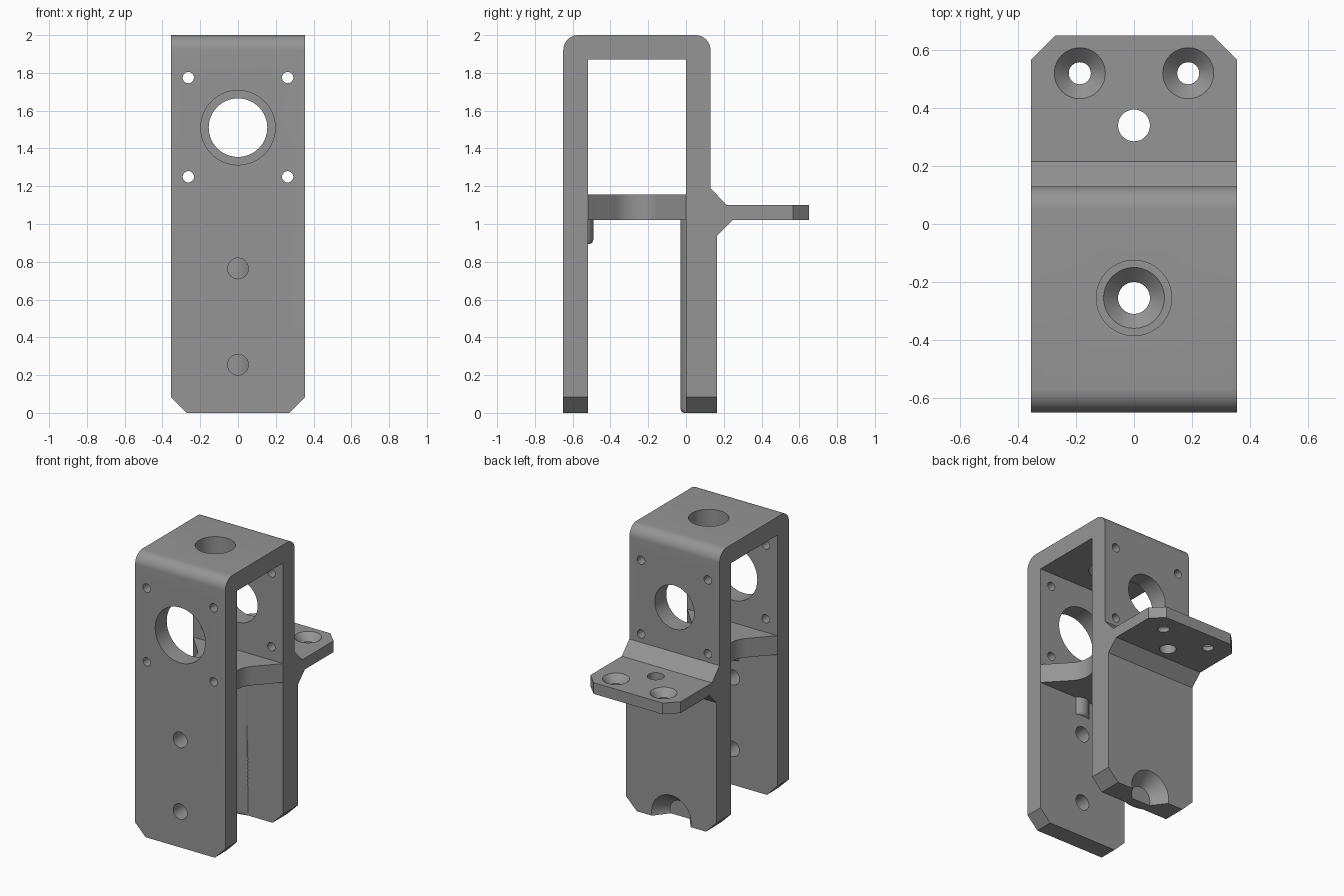
import bpy, bmesh, math
from mathutils import Matrix, Vector

if "Cube" in bpy.data.objects:
    bpy.data.objects.remove(bpy.data.objects["Cube"])

HALF = 0.355  # half width of the bracket

steel = bpy.data.materials.new("grey_metal")
steel.diffuse_color = (0.3, 0.3, 0.3, 1)
steel.use_nodes = True
steel.node_tree.nodes["Principled BSDF"].inputs["Base Color"].default_value = steel.diffuse_color


def make(name, bm):
    bmesh.ops.recalc_face_normals(bm, faces=bm.faces)
    mesh = bpy.data.meshes.new(name)
    bm.to_mesh(mesh)
    bm.free()
    mesh.materials.append(steel)
    obj = bpy.data.objects.new(name, mesh)
    bpy.context.collection.objects.link(obj)
    return obj


def prism(points, offset):
    """Extrude a closed outline of 3D points along offset."""
    bm = bmesh.new()
    face = bm.faces.new([bm.verts.new(p) for p in points])
    out = bmesh.ops.extrude_face_region(bm, geom=[face])
    verts = [g for g in out["geom"] if isinstance(g, bmesh.types.BMVert)]
    bmesh.ops.translate(bm, vec=offset, verts=verts)
    return bm


def lathe(bm, profile, centre, axis, n=48):
    """Capped solid of revolution; profile is (radius, distance along axis)."""
    rot = Vector((0, 0, 1)).rotation_difference(Vector(axis)).to_matrix()
    rings = []
    for r, t in profile:
        rings.append([bm.verts.new(Vector(centre) + rot @ Vector(
            (r * math.cos(2 * math.pi * i / n), r * math.sin(2 * math.pi * i / n), t)))
            for i in range(n)])
    for a, b in zip(rings, rings[1:]):
        for i in range(n):
            j = (i + 1) % n
            bm.faces.new((a[i], a[j], b[j], b[i]))
    bm.faces.new(rings[0][::-1])
    bm.faces.new(rings[-1])


def cut(obj, bm):
    cutter = make("cutter", bm)
    cutter.hide_render = True
    mod = obj.modifiers.new("holes", 'BOOLEAN')
    mod.operation = 'DIFFERENCE'
    mod.solver = 'EXACT'
    mod.object = cutter
    bpy.context.view_layer.objects.active = obj
    bpy.ops.object.modifier_apply(modifier=mod.name)
    bpy.data.objects.remove(cutter)


def smooth(obj):
    bpy.ops.object.select_all(action='DESELECT')
    obj.select_set(True)
    bpy.context.view_layer.objects.active = obj
    bpy.ops.object.shade_smooth_by_angle(angle=math.radians(30))


# Bracket body: two legs, top bridge and rear flange as one side profile (y, z)
side = [(-0.65, 0), (-0.52, 0), (-0.52, 1.87), (0, 1.87), (0, 0), (0.165, 0),
        (0.165, 0.94), (0.245, 1.02), (0.65, 1.02), (0.65, 1.10), (0.215, 1.10),
        (0.13, 1.19), (0.13, 2), (-0.65, 2)]
bm = prism([(-HALF, y, z) for y, z in side], (2 * HALF, 0, 0))


def edges_where(test):
    return [e for e in bm.edges if all(test(v.co) for v in e.verts)]


# Rounded top edges
top = [e for e in edges_where(lambda c: c.z > 1.99)
       if abs(e.verts[0].co.x - e.verts[1].co.x) > 0.1]
bmesh.ops.bevel(bm, geom=top, offset=0.08, segments=10, profile=0.5, affect='EDGES')
# Clipped corners on the leg ends and the flange end
ends = [e for e in edges_where(lambda c: c.z < 0.01) + edges_where(lambda c: c.y > 0.64)
        if abs(e.verts[0].co.x - e.verts[1].co.x) < 0.01]
bmesh.ops.bevel(bm, geom=ends, offset=0.083, segments=1, affect='EDGES')
body = make("bracket_body", bm)

# Holes through the body
holes = bmesh.new()
Y, Z = (0, 1, 0), (0, 0, 1)
lathe(holes, [(0.197, -0.7), (0.197, -0.45)], (0, 0, 1.51), Y, 64)    # front bore
lathe(holes, [(0.155, -0.1), (0.155, 0.2)], (0, 0, 1.51), Y, 64)      # rear bore
lathe(holes, [(0.13, 1.8), (0.13, 2.1)], (0, -0.255, 0), Z, 64)       # top bore
for x in (-0.263, 0.263):                                             # screw holes
    for z in (1.25, 1.775):
        lathe(holes, [(0.03, -0.7), (0.03, 0.2)], (x, 0, z), Y, 24)
for z in (0.255, 0.765):                                              # front leg holes
    lathe(holes, [(0.055, -0.7), (0.055, -0.48)], (0, 0, z), Y, 32)
for x in (-0.187, 0.187):                                             # flange countersinks
    lathe(holes, [(0.038, 0.98), (0.038, 1.05), (0.088, 1.10), (0.088, 1.14)],
          (x, 0.52, 0), Z)
lathe(holes, [(0.055, 0.95), (0.055, 1.15)], (0, 0.34, 0), Z, 32)     # flange hole
lathe(holes, [(0.08, 0.065), (0.155, 0.165), (0.185, 0.205)], (0, 0, 0.03), Y)  # foot recess
cut(body, holes)
smooth(body)

# Inner shelf with waisted sides
mid, reach, slope = -0.26, 0.11, math.radians(43)
radius = reach / math.sin(slope)
waist = HALF - (0.26 - reach) * math.tan(slope) - radius * (1 - math.cos(slope))
right = [(HALF, -0.52)]
for i in range(13):
    a = slope * (i / 6 - 1)
    right.append((waist + radius * (1 - math.cos(a)), mid + radius * math.sin(a)))
right.append((HALF, 0))
outline = right + [(-x, y) for x, y in reversed(right)]
shelf = make("inner_shelf", prism([(x, y, 1.02) for x, y in outline], (0, 0, 0.135)))
sink = bmesh.new()
lathe(sink, [(0.055, 0.95), (0.055, 1.105), (0.105, 1.155), (0.105, 1.2)],
      (0, -0.255, 0), Z)
cut(shelf, sink)
smooth(shelf)


# Rounded upright ribs on the inner faces of the legs, with rounded lower ends
def rib(name, wall, facing, half, depth, low, high):
    bm = bmesh.new()
    r = (half * half + depth * depth) / (2 * depth)
    span = math.asin(half / r)
    rows = []
    for k in range(6):
        t = math.pi / 2 * k / 5
        s, z = math.sin(t), low + depth * (1 - math.sin(t))
        z = low + depth * (1 - math.cos(t))
        rows.append((0.35 + 0.65 * s, z))
    rows.append((1, high))
    grid = []
    for s, z in rows:
        row = []
        for i in range(13):
            a = span * (i / 6 - 1)
            d = (r * math.cos(a) - (r - depth)) * s
            row.append(bm.verts.new((r * math.sin(a), wall + facing * d, z)))
        grid.append(row)
    for a, b in zip(grid, grid[1:]):
        for i in range(12):
            bm.faces.new((a[i], a[i + 1], b[i + 1], b[i]))
    bmesh.ops.remove_doubles(bm, verts=bm.verts, dist=1e-5)
    bmesh.ops.holes_fill(bm, edges=[e for e in bm.edges if e.is_boundary], sides=0)
    smooth(make(name, bm))


rib("rear_leg_rib", 0, -1, 0.08, 0.03, 0.0, 1.02)
rib("front_leg_peg", -0.52, 1, 0.055, 0.03, 0.895, 1.02)
